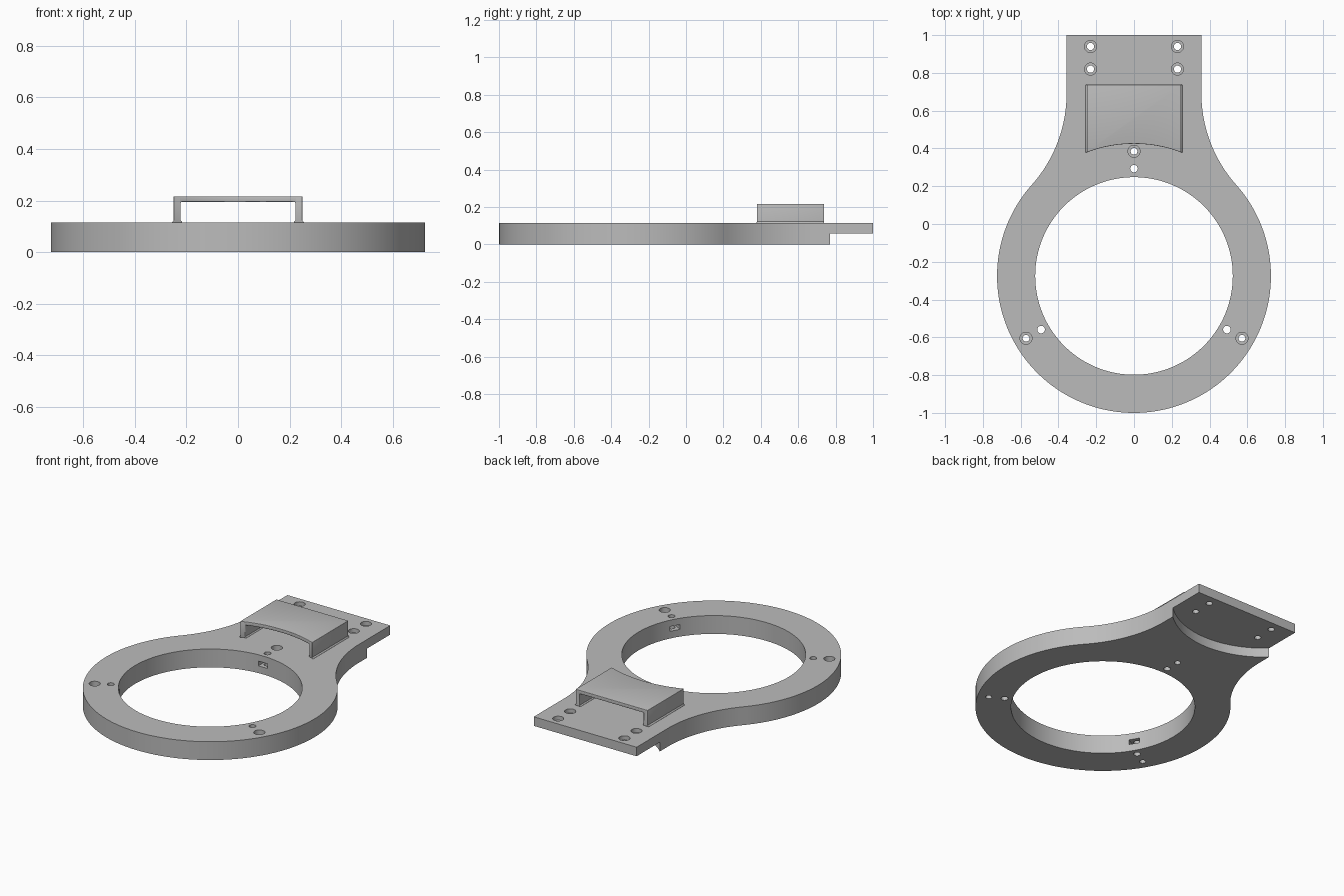
import bpy, bmesh, math
from mathutils import Matrix

cube = bpy.data.objects.get("Cube")
if cube:
    bpy.data.objects.remove(cube, do_unlink=True)

# Main dimensions
THICK, LEDGE = 0.115, 0.058
RING_Y, OUTER, INNER = -0.275, 0.725, 0.523
TAB_X, FILLET = 0.357, 0.725

grey = bpy.data.materials.new("light_grey")
grey.use_nodes = True
COLOUR = (0.5, 0.5, 0.5, 1)
grey.diffuse_color = COLOUR
grey.node_tree.nodes["Principled BSDF"].inputs["Base Color"].default_value = COLOUR


def add_object(name, bm):
    bmesh.ops.recalc_face_normals(bm, faces=bm.faces)
    mesh = bpy.data.meshes.new(name)
    bm.to_mesh(mesh)
    bm.free()
    mesh.materials.append(grey)
    obj = bpy.data.objects.new(name, mesh)
    bpy.context.collection.objects.link(obj)
    return obj


def prism(name, points, direction):
    """Extrude a closed outline of 3D points along a direction."""
    bm = bmesh.new()
    face = bm.faces.new([bm.verts.new(p) for p in points])
    new = bmesh.ops.extrude_face_region(bm, geom=[face])["geom"]
    bmesh.ops.translate(bm, vec=direction,
                        verts=[v for v in new if isinstance(v, bmesh.types.BMVert)])
    return add_object(name, bm)


def cylinder(bm, x, y, radius, z0, z1, sides):
    bmesh.ops.create_cone(bm, cap_ends=True, segments=sides, radius1=radius, radius2=radius,
                          depth=z1 - z0, matrix=Matrix.Translation((x, y, (z0 + z1) / 2)))


def cylinder_cutter(x, y, radius, z0, z1, sides=32):
    bm = bmesh.new()
    cylinder(bm, x, y, radius, z0, z1, sides)
    return add_object("cutter", bm)


def apply_modifier(obj, mod):
    bpy.context.view_layer.objects.active = obj
    bpy.ops.object.modifier_apply(modifier=mod.name)


def cut(obj, cutter):
    cutter.hide_render = True
    mod = obj.modifiers.new("cut", 'BOOLEAN')
    mod.operation, mod.solver, mod.object = 'DIFFERENCE', 'EXACT', cutter
    apply_modifier(obj, mod)
    bpy.data.objects.remove(cutter, do_unlink=True)


def arc(cx, cy, radius, start, end, steps):
    return [(cx + radius * math.cos(a), cy + radius * math.sin(a), 0)
            for a in (start + (end - start) * i / steps for i in range(steps + 1))]


# Plate outline: ring, concave fillet, straight tab, mirrored across x
fx = TAB_X + FILLET
fy = RING_Y + math.sqrt((OUTER + FILLET) ** 2 - fx ** 2)
meet = math.atan2(fy - RING_Y, fx)
half = arc(0, RING_Y, OUTER, -math.pi / 2, meet, 64)
half += arc(fx, fy, FILLET, math.pi + meet, math.pi, 24)[1:]
half.append((TAB_X, 1, 0))
outline = half + [(-x, y, z) for x, y, z in reversed(half[1:])]
plate = prism("mounting_plate", outline, (0, 0, THICK))

# Central opening and curved step under the tab
cut(plate, cylinder_cutter(0, RING_Y, INNER, -0.1, 0.3, 128))
step_y = 0.77 + math.sqrt(INNER ** 2 - TAB_X ** 2)
cut(plate, cylinder_cutter(0, step_y, INNER, -0.1, LEDGE, 128))

# Three ring stations: counterbored hole, pin hole and nut slot
for degrees in (90, 210, 330):
    a = math.radians(degrees)
    c, s = math.cos(a), math.sin(a)
    for dist, radius, z0 in ((0.66, 0.032, 0.08), (0.66, 0.018, -0.1), (0.568, 0.02, -0.1)):
        cut(plate, cylinder_cutter(dist * c, RING_Y + dist * s, radius, z0, 0.3))
    bm = bmesh.new()
    bmesh.ops.create_cube(bm, size=1, matrix=Matrix.Translation((0, RING_Y, 0.06))
                          @ Matrix.Rotation(a, 4, 'Z')
                          @ Matrix.Translation((0.55, 0, 0))
                          @ Matrix.Diagonal((0.1, 0.064, 0.03, 1)))
    cut(plate, add_object("cutter", bm))

# Four counterbored tab holes
for x in (-0.23, 0.23):
    for y in (0.82, 0.94):
        cut(plate, cylinder_cutter(x, y, 0.032, 0.09, 0.3))
        cut(plate, cylinder_cutter(x, y, 0.019, -0.1, 0.3))

# Bridge cover with flared feet, front edge concentric with the ring
top, roof = 0.217, 0.195
side = [(0.222, roof), (0.222, 0.123), (0.215, THICK), (0.258, THICK),
        (0.25, 0.123), (0.25, top)]
profile = side + [(-x, z) for x, z in reversed(side)]
cover = prism("bridge_cover", [(x, 0.3, z) for x, z in profile], (0, 0.438, 0))
cut(cover, cylinder_cutter(0, RING_Y, 0.7, -0.1, 0.4, 192))
bevel = cover.modifiers.new("soft_edges", 'BEVEL')
bevel.width, bevel.segments = 0.006, 3
bevel.limit_method, bevel.angle_limit = 'ANGLE', math.radians(60)
apply_modifier(cover, bevel)

# Smooth curved walls, keep corners crisp
for obj in (plate, cover):
    bpy.ops.object.select_all(action='DESELECT')
    obj.select_set(True)
    bpy.context.view_layer.objects.active = obj
    bpy.ops.object.shade_smooth_by_angle(angle=math.radians(30))
